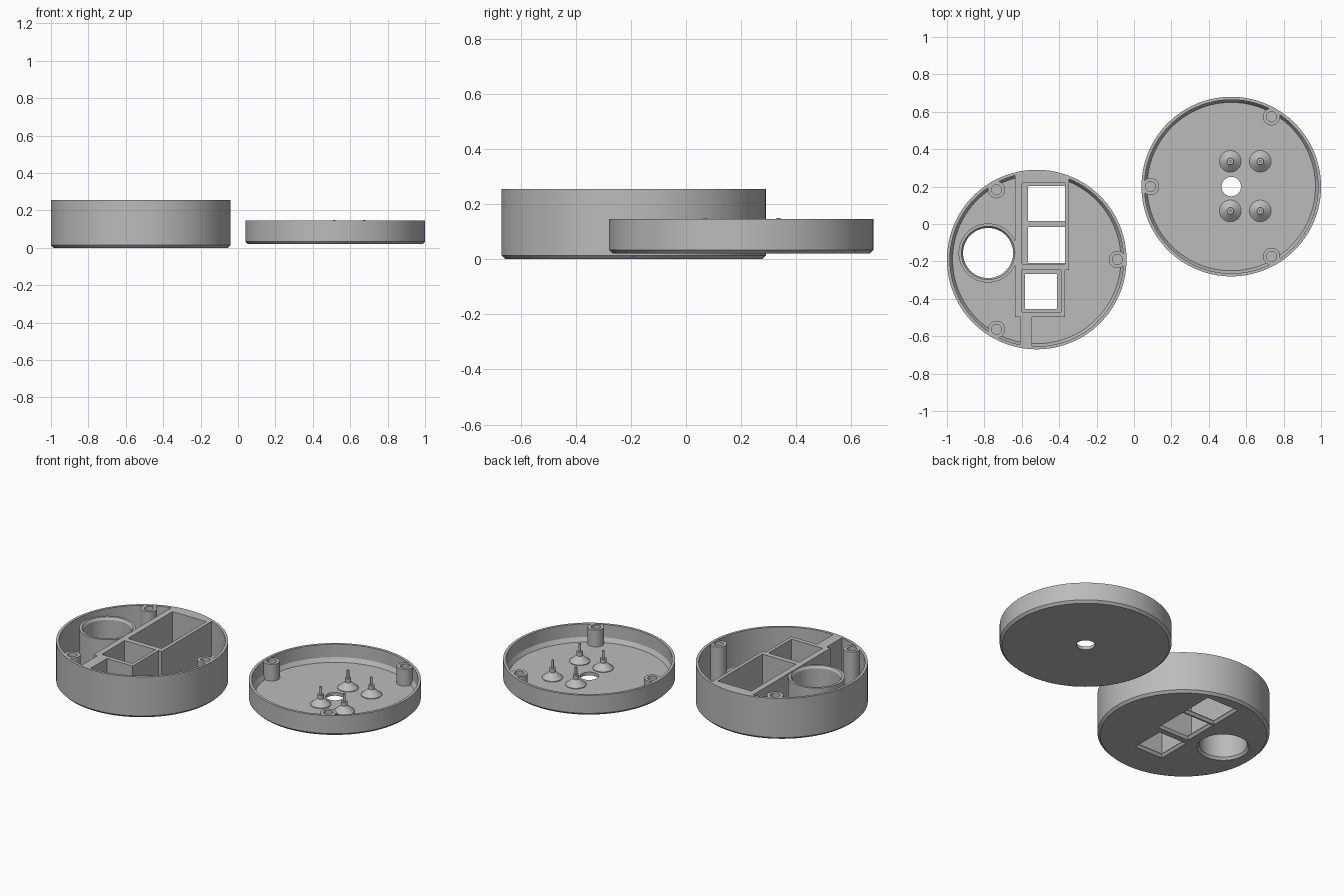
import bpy, bmesh, math
from math import cos, sin, pi, sqrt

cube = bpy.data.objects.get("Cube")
if cube:
    bpy.data.objects.remove(cube, do_unlink=True)

grey = bpy.data.materials.new("plain grey")
grey.use_nodes = True
GREY = (0.5, 0.5, 0.5, 1)
grey.diffuse_color = GREY
grey.node_tree.nodes["Principled BSDF"].inputs["Base Color"].default_value = GREY

BASE = (-0.52, -0.19)
LID = (0.52, 0.20)
H = 0.255          # base rim height
LID_Z, LID_H = 0.02, 0.125
FLOOR = 0.02
R = 0.48


def finish(name, bm):
    bmesh.ops.remove_doubles(bm, verts=bm.verts, dist=1e-5)
    bmesh.ops.recalc_face_normals(bm, faces=bm.faces)
    mesh = bpy.data.meshes.new(name)
    bm.to_mesh(mesh)
    bm.free()
    mesh.materials.append(grey)
    obj = bpy.data.objects.new(name, mesh)
    bpy.context.collection.objects.link(obj)
    return obj


def smooth(obj):
    bpy.ops.object.select_all(action='DESELECT')
    obj.select_set(True)
    bpy.context.view_layer.objects.active = obj
    bpy.ops.object.shade_smooth_by_angle(angle=math.radians(25))


def loft(name, rings):
    """Skin closed point loops and cap both ends."""
    bm = bmesh.new()
    loops = [[bm.verts.new(p) for p in ring] for ring in rings]
    n = len(loops[0])
    for a, b in zip(loops, loops[1:]):
        for i in range(n):
            j = (i + 1) % n
            bm.faces.new((a[i], a[j], b[j], b[i]))
    bm.faces.new(loops[0])
    bm.faces.new(loops[-1])
    return finish(name, bm)


def prism(name, pts, z0, z1):
    return loft(name, [[(x, y, z) for x, y in pts] for z in (z0, z1)])


def rect(x0, x1, y0, y1, grow=0.0):
    return [(x0 - grow, y0 - grow), (x1 + grow, y0 - grow),
            (x1 + grow, y1 + grow), (x0 - grow, y1 + grow)]


def lathe(name, centre, profile, z=0.0, steps=48, closed=False):
    """Revolve an (r, z) profile about a vertical axis."""
    bm = bmesh.new()
    pts = [bm.verts.new((r, 0, h)) for r, h in profile]
    edges = [bm.edges.new(p) for p in zip(pts, pts[1:])]
    if closed:
        edges.append(bm.edges.new((pts[-1], pts[0])))
    bmesh.ops.spin(bm, geom=pts + edges, cent=(0, 0, 0), axis=(0, 0, 1),
                   angle=2 * pi, steps=steps, use_duplicate=False)
    bmesh.ops.translate(bm, verts=bm.verts, vec=(centre[0], centre[1], z))
    obj = finish(name, bm)
    smooth(obj)
    return obj


def dish_wall(height):
    """Outside chamfer, rim, and inside fillet down to the floor."""
    return [(R - 0.014, 0), (R, 0.014), (R, height), (0.464, height),
            (0.464, FLOOR + 0.025), (0.45, FLOOR)]


def posts(name, centre, start, z, height, depth):
    for k in range(3):
        a = start + k * 2 * pi / 3
        c = (centre[0] + 0.431 * cos(a), centre[1] + 0.431 * sin(a))
        lathe(f"{name}_{k + 1}", c,
              [(0, FLOOR / 2), (0.046, FLOOR / 2), (0.046, height - 0.002),
               (0.027, height - 0.002), (0.027, height - depth), (0, height - depth)],
              z, 32)


# Base shell
base = lathe("base_shell", BASE, [(0, 0)] + dish_wall(H) + [(0, FLOOR)], 0, 128)

# Openings in the base floor, flared on the underside
TUBE = (-0.78, -0.155)
windows = [rect_args for rect_args in (
    (-0.567, -0.37, 0.016, 0.203),
    (-0.567, -0.37, -0.209, -0.016),
    (-0.583, -0.412, -0.455, -0.267))]
cutters = []
for w in windows:
    rings = [[(x, y, z) for x, y in rect(*w, grow=g)]
             for z, g in ((-0.005, 0.015), (0.015, 0), (0.1, 0))]
    cutters.append(loft("window_cutter", rings))
circle = [(TUBE[0] + 0.1455 * cos(i * pi / 32), TUBE[1] + 0.1455 * sin(i * pi / 32))
          for i in range(64)]
cutters.append(prism("round_cutter", circle, -0.05, 0.1))
for c in cutters:
    c.hide_render = True
    mod = base.modifiers.new("opening", 'BOOLEAN')
    mod.operation = 'DIFFERENCE'
    mod.solver = 'EXACT'
    mod.object = c
    bpy.context.view_layer.objects.active = base
    bpy.ops.object.modifier_apply(modifier=mod.name)
    bpy.data.objects.remove(c, do_unlink=True)
smooth(base)

# Round tube around the large opening
lathe("round_tube", TUBE,
      [(0.145, 0), (0.134, 0.015), (0.134, H - 0.018), (0.143, H - 0.004),
       (0.158, H - 0.004), (0.158, 0.012), (0.147, 0.012)], 0, 64, closed=True)

# Compartment walls
X0, X1 = -0.636, -0.348
walls = {
    "left_wall": (X0, -0.60, -0.47, 0.22),
    "rear_right_wall": (-0.37, X1, -0.214, 0.22),
    "divider_wall": (-0.60, X1, -0.246, -0.214),
    "front_right_wall": (-0.39, -0.37, -0.47, -0.246),
    "front_wall": (X0, -0.37, -0.497, -0.47),
}
for name, w in walls.items():
    prism(name, rect(*w), FLOOR - 0.004, H)


# Solid fills reaching from the compartments out to the rim
def rim_fill(name, x0, x1, y, side):
    arc = []
    for i in range(13):
        x = x1 + (x0 - x1) * i / 12
        arc.append((x, BASE[1] + side * sqrt(0.466 ** 2 - (x - BASE[0]) ** 2)))
    prism(name, [(x0, y), (x1, y)] + arc, FLOOR - 0.004, H)


rim_fill("rear_fill", X0, X1, 0.22, 1)
rim_fill("front_fill", -0.61, -0.545, -0.497, -1)

posts("base_post", BASE, 0, 0, H, 0.12)

# Lid with a central hole
lathe("lid_shell", LID, [(0.052, 0)] + dish_wall(LID_H) + [(0.052, FLOOR)],
      LID_Z, 128, closed=True)
posts("lid_post", LID, pi / 3, LID_Z, LID_H, 0.08)

# Pegs: cone foot, stem and thin pin
for i, x in enumerate((0.515, 0.675)):
    for j, y in enumerate((0.07, 0.335)):
        lathe(f"peg_{2 * i + j + 1}", (x, y),
              [(0, FLOOR - 0.005), (0.058, FLOOR - 0.005), (0.058, FLOOR + 0.004),
               (0.018, FLOOR + 0.038), (0.018, FLOOR + 0.062), (0.007, FLOOR + 0.062),
               (0.007, FLOOR + 0.11), (0, FLOOR + 0.11)], LID_Z, 32)
